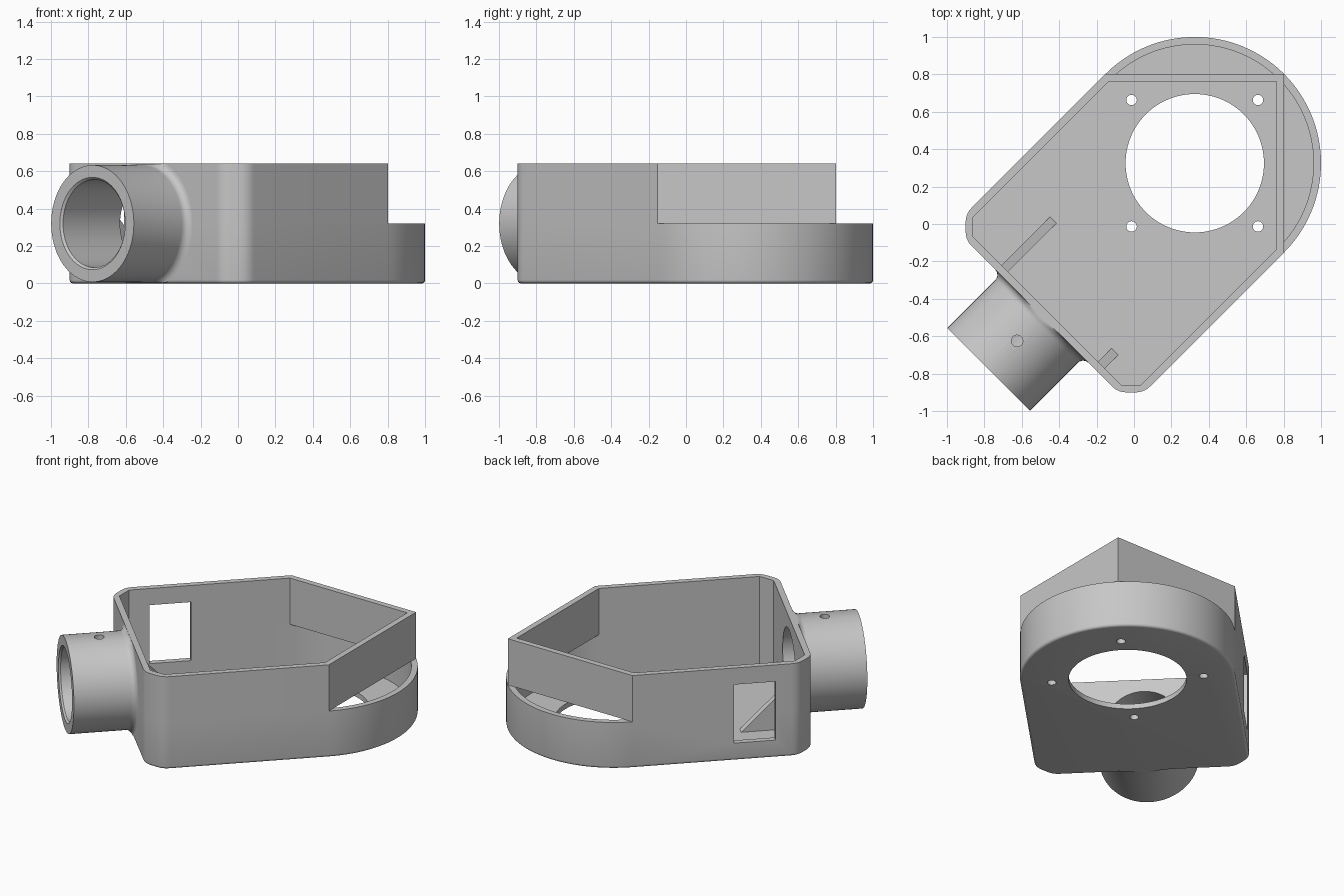
import bpy, bmesh, math
from mathutils import Matrix, Vector

cube = bpy.data.objects.get("Cube")
if cube:
    bpy.data.objects.remove(cube, do_unlink=True)

grey = bpy.data.materials.new("light_grey")
grey.use_nodes = True
grey.diffuse_color = (0.57, 0.57, 0.57, 1)
grey.node_tree.nodes["Principled BSDF"].inputs["Base Color"].default_value = (0.57, 0.57, 0.57, 1)

# The housing is laid out along local X, then turned 45 degrees
TURN = Matrix.Rotation(math.radians(45), 4, 'Z')
R, WALL, FLOOR = 0.675, 0.04, 0.035
CU, FRONT, SPLIT, TOP = 0.4596, -0.697, 0.32, 0.64
TUBE_R, BORE_R, TUBE_END, AXIS_Z = 0.3125, 0.235, -1.1, 0.32


def make(name, bm):
    bmesh.ops.recalc_face_normals(bm, faces=bm.faces)
    mesh = bpy.data.meshes.new(name)
    bm.to_mesh(mesh)
    bm.free()
    mesh.materials.append(grey)
    obj = bpy.data.objects.new(name, mesh)
    bpy.context.collection.objects.link(obj)
    obj.matrix_world = TURN
    return obj


def prism(name, outline, z0, z1, fillet=0):
    bm = bmesh.new()
    base = bm.faces.new([bm.verts.new((u, v, z0)) for u, v in outline])
    edges = list(base.edges)
    ext = bmesh.ops.extrude_face_region(bm, geom=[base], use_keep_orig=True)
    verts = [g for g in ext["geom"] if isinstance(g, bmesh.types.BMVert)]
    bmesh.ops.translate(bm, verts=verts, vec=(0, 0, z1 - z0))
    if fillet:
        bmesh.ops.bevel(bm, geom=edges, offset=fillet, segments=4, profile=0.5, affect='EDGES')
    return make(name, bm)


def circle(u, v, r, n):
    return [(u + r * math.cos(2 * math.pi * i / n), v + r * math.sin(2 * math.pi * i / n))
            for i in range(n)]


def cut(obj, cutters, keep=False):
    for c in cutters:
        c.hide_render = True
        mod = obj.modifiers.new("cut", 'BOOLEAN')
        mod.operation, mod.solver, mod.object = 'DIFFERENCE', 'EXACT', c
        bpy.context.view_layer.objects.active = obj
        bpy.ops.object.modifier_apply(modifier=mod.name)
        if not keep:
            bpy.data.objects.remove(c, do_unlink=True)


def rounded(corner, before, after, d, n=5):
    c = Vector(corner)
    a = c + (Vector(before) - c).normalized() * d
    b = c + (Vector(after) - c).normalized() * d
    return [tuple(a * (1 - t) ** 2 + c * 2 * t * (1 - t) + b * t * t)
            for t in (i / n for i in range(n + 1))]


def nose(inset, corner_round):
    """Chamfered front end, from the +v side round to the -v side."""
    side, front = R - inset, FRONT + inset
    diag = -1.273 + inset * math.sqrt(2)
    pts = [(diag + side, side), (front, front - diag),
           (front, diag - front), (diag + side, -side)]
    if not corner_round:
        return pts
    chain = [(CU, side)] + pts + [(CU, -side)]
    out = []
    for a, c, b in zip(chain, chain[1:], chain[2:]):
        out += rounded(c, a, b, corner_round)
    return out


def round_outline(inset, corner_round=0, n=64):
    r = R - inset
    arc = [(CU + r * math.cos(a), r * math.sin(a))
           for a in (-math.pi / 2 + math.pi * i / n for i in range(n + 1))]
    return nose(inset, corner_round) + arc


def peaked_outline(inset, corner_round=0):
    side, peak = R - inset, CU + R - inset * math.sqrt(2)
    return nose(inset, corner_round) + [(peak - side, -side), (peak, 0), (peak - side, side)]


def box(name, u0, u1, v0, v1, z0, z1):
    return prism(name, [(u0, v0), (u1, v0), (u1, v1), (u0, v1)], z0, z1)


# Lower tray with rounded back, upper wall with peaked back
tray = prism("lower_tray", round_outline(0, 0.045), 0, SPLIT, 0.018)
upper = prism("upper_wall", peaked_outline(0, 0.045), SPLIT, TOP)
cut(tray, [prism("tray_cutter", round_outline(WALL), FLOOR, 0.6)])
cut(upper, [prism("upper_cutter", peaked_outline(WALL), 0.1, 0.9)])

# Large floor opening and four screw holes
cut(tray, [prism("opening_cutter", circle(CU, 0, 0.37, 96), -0.1, 0.2)])
d = 0.338 * math.sqrt(2)
for du, dv in ((d, 0), (-d, 0), (0, d), (0, -d)):
    cut(tray, [prism("screw_cutter", circle(CU + du, dv, 0.028, 24), -0.1, 0.2)])

# Side window and bore through the front wall
window = box("window_cutter", -0.452, -0.187, 0.55, 0.8, 0.12, 0.525)
bm = bmesh.new()
bmesh.ops.create_cone(bm, cap_ends=True, segments=72, radius1=BORE_R, radius2=BORE_R, depth=0.2,
                      matrix=Matrix.Translation((FRONT + 0.02, 0, AXIS_Z))
                      @ Matrix.Rotation(math.pi / 2, 4, 'Y'))
bore = make("bore_cutter", bm)
for part in (tray, upper):
    cut(part, [window, bore], keep=True)
for c in (window, bore):
    bpy.data.objects.remove(c, do_unlink=True)

# Tube with a fillet where it meets the front wall
f = 0.04
profile = [(-0.66, BORE_R), (TUBE_END + 0.012, BORE_R), (TUBE_END, BORE_R + 0.012),
           (TUBE_END, TUBE_R)]
for i in range(7):
    a = math.pi / 2 * i / 6
    profile.append((FRONT - f + f * math.sin(a), TUBE_R + f - f * math.cos(a)))
profile.append((-0.68, TUBE_R + f))
bm = bmesh.new()
n = 72
rings = []
for k in range(n):
    a = 2 * math.pi * k / n
    rings.append([bm.verts.new((u, r * math.cos(a),
                                min(max(AXIS_Z + r * math.sin(a), 0.004), TOP - 0.002)))
                  for u, r in profile])
m = len(profile)
for k in range(n):
    a, b = rings[k], rings[(k + 1) % n]
    for j in range(m):
        bm.faces.new((a[j], a[(j + 1) % m], b[(j + 1) % m], b[j]))
tube = make("inlet_tube", bm)
cut(tube, [prism("tube_hole_cutter", circle(-0.884, 0, 0.031, 24), 0.45, 0.8)])


# Triangular ribs bracing the front wall
def rib(name, v, length):
    u0, z0 = FRONT + WALL - 0.01, FLOOR - 0.01
    bm = bmesh.new()
    tri = [(u0, z0), (u0 + length, z0), (u0 + length, z0 + 0.01), (u0, z0 + length + 0.01)]
    a = [bm.verts.new((u, v - 0.025, z)) for u, z in tri]
    b = [bm.verts.new((u, v + 0.025, z)) for u, z in tri]
    bm.faces.new(a)
    bm.faces.new(b)
    for i in range(4):
        j = (i + 1) % 4
        bm.faces.new((a[i], a[j], b[j], b[i]))
    return make(name, bm)


parts = [tray, upper, tube, rib("long_rib", 0.32, 0.376), rib("short_rib", -0.41, 0.113)]

# Smooth the curved walls, keep the hard edges
bpy.ops.object.select_all(action='DESELECT')
for p in parts:
    p.select_set(True)
bpy.context.view_layer.objects.active = tray
bpy.ops.object.shade_smooth_by_angle(angle=math.radians(30))
